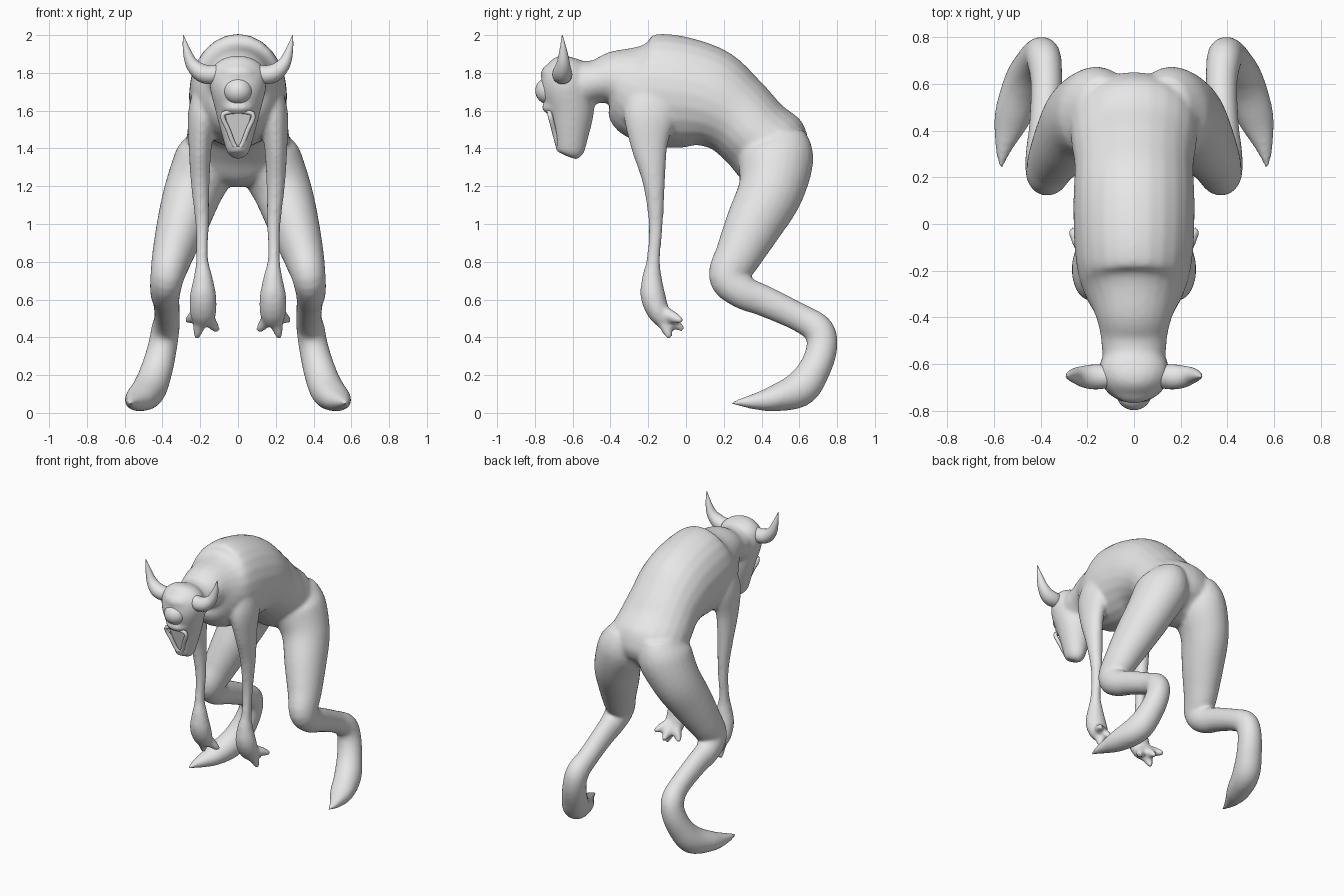
import bpy, bmesh, math
from mathutils import Vector, Matrix

default = bpy.data.objects.get("Cube")
if default:
    bpy.data.objects.remove(default, do_unlink=True)

skin = bpy.data.materials.new("grey skin")
skin.use_nodes = True
grey = (0.8, 0.8, 0.8, 1)
skin.diffuse_color = grey
skin.node_tree.nodes["Principled BSDF"].inputs["Base Color"].default_value = grey


def spline(points, steps, closed=False):
    """Smooth curve through every station, radii included."""
    n = len(points)
    pick = (lambda i: points[i % n]) if closed else (lambda i: points[max(0, min(n - 1, i))])
    out = []
    for i in range(n if closed else n - 1):
        quads = list(zip(pick(i - 1), pick(i), pick(i + 1), pick(i + 2)))
        for k in range(steps):
            t = k / steps
            out.append([b + (c - a) * t / 2 + (a - 2.5 * b + 2 * c - d / 2) * t * t
                        + (1.5 * (b - c) + (d - a) / 2) * t ** 3 for a, b, c, d in quads])
    return out if closed else out + [list(points[-1])]


def loft(bm, stations, side=1, ref=(1, 0, 0), steps=5, segs=24, closed=False):
    """Tube of elliptical rings; each station is x, y, z, half width, half depth."""
    path = spline([(s[0] * side,) + tuple(s[1:]) for s in stations], steps, closed)
    centres = [Vector(p[:3]) for p in path]
    n, rings = len(path), []
    for i, p in enumerate(path):
        if closed:
            tangent = centres[(i + 1) % n] - centres[i - 1]
        else:
            tangent = centres[min(i + 1, n - 1)] - centres[max(i - 1, 0)]
        tangent.normalize()
        across = Vector(ref)
        across = (across - tangent * across.dot(tangent)).normalized()
        depth = tangent.cross(across)
        angles = [math.tau * k / segs for k in range(segs)]
        rings.append([bm.verts.new(centres[i] + across * math.cos(a) * max(p[3], .002)
                                   + depth * math.sin(a) * max(p[4], .002)) for a in angles])
    for i in range(n if closed else n - 1):
        lower, upper = rings[i], rings[(i + 1) % n]
        for k in range(segs):
            j = (k + 1) % segs
            bm.faces.new((lower[k], lower[j], upper[j], upper[k]))
    if not closed:
        bm.faces.new(rings[0])
        bm.faces.new(rings[-1])


def ball(bm, centre, radii):
    shape = Matrix.Translation(centre) @ Matrix.Diagonal((*radii, 1))
    bmesh.ops.create_uvsphere(bm, u_segments=32, v_segments=20, radius=1, matrix=shape)


def finish(name, bm):
    bmesh.ops.recalc_face_normals(bm, faces=bm.faces)
    mesh = bpy.data.meshes.new(name)
    bm.to_mesh(mesh)
    bm.free()
    mesh.materials.append(skin)
    obj = bpy.data.objects.new(name, mesh)
    bpy.context.collection.objects.link(obj)
    return obj


def smooth(obj):
    bpy.ops.object.select_all(action='DESELECT')
    obj.select_set(True)
    bpy.context.view_layer.objects.active = obj
    bpy.ops.object.convert(target='MESH')
    bpy.ops.object.shade_smooth_by_angle(angle=math.radians(50))


# Hunched torso from neck to rump
torso = [(0, -.64, 1.74, .11, .1), (0, -.56, 1.74, .135, .125), (0, -.47, 1.755, .145, .115),
         (0, -.38, 1.765, .17, .16), (0, -.25, 1.72, .23, .27), (0, -.1, 1.705, .255, .3),
         (0, .1, 1.67, .26, .275), (0, .25, 1.585, .255, .225), (0, .36, 1.48, .27, .21),
         (0, .46, 1.385, .27, .22), (0, .54, 1.31, .2, .16), (0, .57, 1.28, .1, .08)]
# Long skull narrowing to the chin
head = [(0, -.62, 1.355, .025, .03), (0, -.615, 1.375, .055, .07), (0, -.61, 1.45, .08, .09),
        (0, -.61, 1.6, .12, .125), (0, -.63, 1.73, .15, .14), (0, -.64, 1.82, .14, .115),
        (0, -.645, 1.87, .09, .07), (0, -.645, 1.89, .03, .02)]
# Folded hind leg ending in a pointed foot
leg = [(.13, .46, 1.46, .12, .17), (.16, .475, 1.35, .17, .2), (.235, .45, 1.18, .155, .175),
       (.295, .36, 1.0, .135, .152), (.345, .28, .84, .11, .125), (.375, .225, .72, .09, .105),
       (.385, .3, .64, .08, .09), (.38, .42, .59, .07, .082), (.375, .6, .505, .068, .075),
       (.385, .7, .44, .075, .082), (.4, .72, .35, .078, .082), (.43, .68, .23, .085, .085),
       (.47, .6, .125, .09, .095), (.52, .46, .075, .08, .068), (.55, .36, .06, .05, .042),
       (.565, .29, .055, .025, .022), (.57, .24, .05, .01, .008)]
# Thin hanging arm with a broad palm
arm = [(.15, -.16, 1.72, .08, .12), (.185, -.19, 1.58, .08, .14), (.2, -.195, 1.42, .062, .1),
       (.2, -.17, 1.22, .05, .06), (.19, -.16, 1.0, .036, .038), (.19, -.172, .82, .032, .036),
       (.185, -.18, .72, .05, .052), (.185, -.175, .62, .07, .066), (.185, -.145, .53, .07, .058),
       (.185, -.11, .47, .05, .035)]
palm = (.19, -.14, .54)
fingers = [(.105, -.07, .43), (.22, -.085, .395), (.272, -.02, .485), (.195, -.015, .44)]

bm = bmesh.new()
loft(bm, torso)
loft(bm, head)
for side in (1, -1):
    loft(bm, leg, side)
    loft(bm, arm, side)
    for tip in fingers:
        middle = Vector(palm).lerp(Vector(tip), .6)
        loft(bm, [(*palm, .04, .04), (*middle, .032, .032), (*tip, .016, .016)], side, segs=12)
ball(bm, (0, -.685, 1.795), (.11, .085, .06))    # brow
ball(bm, (0, -.69, 1.615), (.088, .075, .035))   # upper lip
body = finish("body", bm)

# Fuse the parts into one skin
fuse = body.modifiers.new("fuse", 'REMESH')
fuse.mode = 'VOXEL'
fuse.voxel_size = .012
relax = body.modifiers.new("relax", 'SMOOTH')
relax.factor = .5
relax.iterations = 10

# Open mouth cut into the face
bm = bmesh.new()
outline = [(-.07, 1.585), (.07, 1.585), (.045, 1.49), (.014, 1.41), (-.014, 1.41), (-.045, 1.49)]
front = bm.faces.new([bm.verts.new((x, -.9, z)) for x, z in outline])
deep = bmesh.ops.extrude_face_region(bm, geom=[front])["geom"]
for v in deep:
    if isinstance(v, bmesh.types.BMVert):
        v.co.y = -.705 + (1.585 - v.co.z) * .25
cutter = finish("mouth_cutter", bm)
cutter.hide_render = True
cut = body.modifiers.new("mouth", 'BOOLEAN')
cut.operation = 'DIFFERENCE'
cut.object = cutter
smooth(body)
bpy.data.objects.remove(cutter, do_unlink=True)

# Lip rim around the mouth
bm = bmesh.new()
rim = [(x * 1.08, -.722 + (1.585 - z) * .26, z, .013, .013) for x, z in outline]
loft(bm, rim, ref=(0, 1, 0), segs=10, closed=True)
smooth(finish("lips", bm))

# Single round eye
bm = bmesh.new()
ball(bm, (0, -.725, 1.705), (.076, .073, .072))
smooth(finish("eye", bm))

# Upturned horns
horn = [(.1, -.655, 1.8, .045, .045), (.15, -.655, 1.79, .053, .05), (.2, -.655, 1.805, .05, .047),
        (.245, -.65, 1.85, .036, .034), (.272, -.65, 1.92, .02, .02), (.29, -.655, 2.0, .002, .002)]
for name, side in (("left_horn", 1), ("right_horn", -1)):
    bm = bmesh.new()
    loft(bm, horn, side, ref=(0, 1, 0))
    smooth(finish(name, bm))
